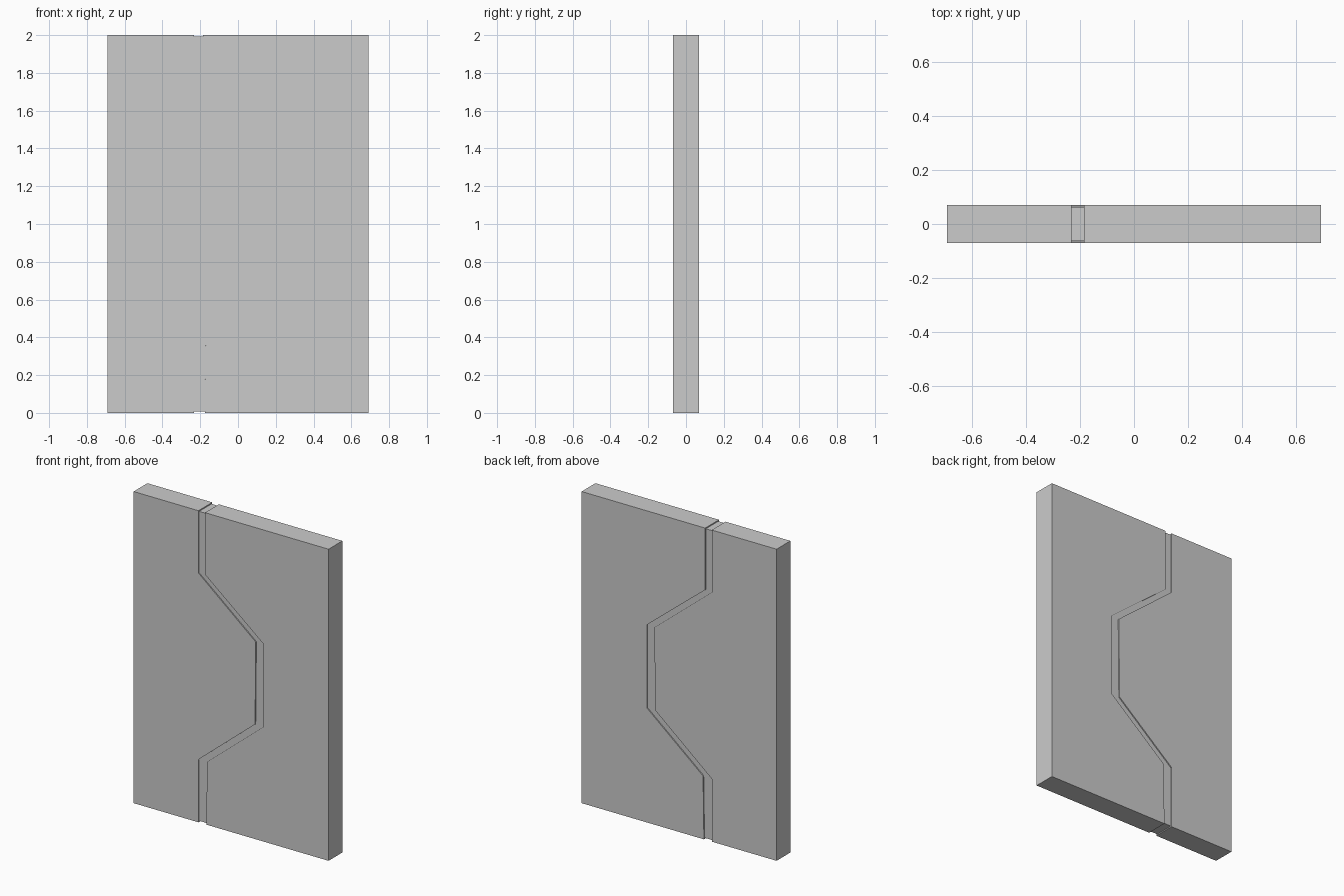
import bpy, bmesh

if "Cube" in bpy.data.objects:
    bpy.data.objects.remove(bpy.data.objects["Cube"])

W, T, H = 0.692, 0.07, 2.0   # half width, half thickness, height
SINK = 0.007                 # seam depth on every side

# Zigzag borders of the seam, bottom to top (x, z)
LEFT = [(-0.232, 0), (-0.232, 0.403), (0.17, 0.736),
        (0.175, 1.266), (-0.232, 1.6), (-0.232, H)]
RIGHT = [(-0.176, 0), (-0.17, 0.405), (0.228, 0.734),
         (0.228, 1.269), (-0.185, 1.603), (-0.185, H)]

bm = bmesh.new()


def ring(path, sink=0.0):
    """Closed loop round the slab: up the front, down the back."""
    pts = [(x, min(max(z, sink), H - sink)) for x, z in path]
    front = [bm.verts.new((x, -T + sink, z)) for x, z in pts]
    back = [bm.verts.new((x, T - sink, z)) for x, z in pts]
    return front + back[::-1]


def bridge(a, b):
    for i in range(len(a)):
        j = (i + 1) % len(a)
        bm.faces.new((a[i], a[j], b[j], b[i]))


def leaf(border, x):
    """Door half between the seam border and the outer side."""
    n = len(border) // 2
    side = ring([(x, 0), (x, H)])
    bm.faces.new(border[:n] + [side[1], side[0]])
    bm.faces.new(border[n:] + [side[3], side[2]])
    bm.faces.new((border[n - 1], border[n], side[2], side[1]))
    bm.faces.new((border[-1], border[0], side[0], side[3]))
    bm.faces.new(side)


# Door halves with a sunken strip between them
rings = [ring(LEFT), ring(LEFT, SINK), ring(RIGHT, SINK), ring(RIGHT)]
for a, b in zip(rings, rings[1:]):
    bridge(a, b)
leaf(rings[0], -W)
leaf(rings[3], W)

bmesh.ops.recalc_face_normals(bm, faces=bm.faces)
mesh = bpy.data.meshes.new("split_door")
bm.to_mesh(mesh)
bm.free()
bpy.context.collection.objects.link(bpy.data.objects.new("split_door", mesh))
